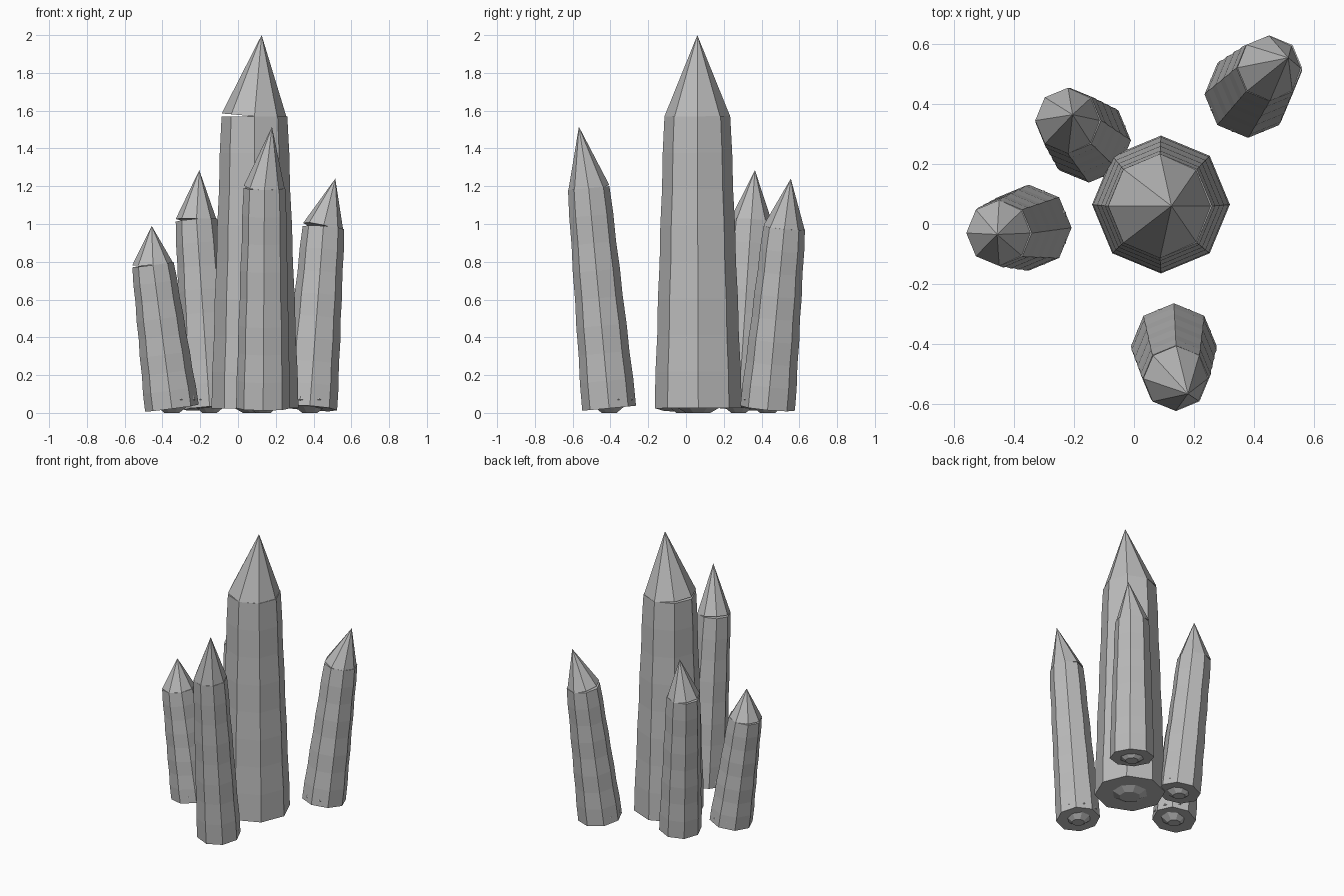
import bpy
import bmesh
from math import cos, sin, pi
from mathutils import Vector

if "Cube" in bpy.data.objects:
    bpy.data.objects.remove(bpy.data.objects["Cube"], do_unlink=True)

SIDES = 8
SEGMENTS = 8

stone = bpy.data.materials.new("crystal grey")
stone.use_nodes = True
grey = (0.5, 0.5, 0.5, 1)
stone.diffuse_color = grey
stone.node_tree.nodes["Principled BSDF"].inputs["Base Color"].default_value = grey


def loft(name, origin, axis, profile, turn=0.0):
    """Closed eight-sided solid from (radius, height) pairs along an axis."""
    bm = bmesh.new()
    rings = []
    for r, h in profile:
        angles = [turn + 2 * pi * i / SIDES for i in range(SIDES)]
        if r == 0:
            rings.append([bm.verts.new((0, 0, h))])
        else:
            rings.append([bm.verts.new((r * cos(a), r * sin(a), h)) for a in angles])
    for low, high in zip(rings, rings[1:]):
        for i in range(SIDES):
            j = (i + 1) % SIDES
            if len(high) == 1:
                bm.faces.new((low[i], low[j], high[0]))
            else:
                bm.faces.new((low[i], low[j], high[j], high[i]))
    for ring in (rings[0], rings[-1]):
        if len(ring) > 1:
            bm.faces.new(ring)
    bmesh.ops.recalc_face_normals(bm, faces=bm.faces)
    mesh = bpy.data.meshes.new(name)
    bm.to_mesh(mesh)
    bm.free()
    mesh.materials.append(stone)
    obj = bpy.data.objects.new(name, mesh)
    obj.location = origin
    obj.rotation_mode = 'QUATERNION'
    obj.rotation_quaternion = Vector((0, 0, 1)).rotation_difference(axis)
    bpy.context.collection.objects.link(obj)
    return obj


def crystal(name, base, shoulder, tip, r_base, r_top, root_fit):
    base, shoulder, tip = Vector(base), Vector(shoulder), Vector(tip)

    # Tapered shaft, slightly stepped along its length
    axis = shoulder - base
    shaft = []
    for k in range(SEGMENTS + 1):
        t = k / SEGMENTS
        step = 0.003 if k % 2 and k < SEGMENTS else 0
        shaft.append((r_base + (r_top - r_base) * t + step, axis.length * t))
    loft(name + "_shaft", base, axis, shaft)

    # Pointed cap, leaning a little off the shaft
    lean = tip - shoulder
    loft(name + "_cap", shoulder, lean, [(r_top, 0), (0, lean.length)])

    # Upright root whose corners just break through the shaft
    rim = r_base * root_fit
    loft(name + "_root", (base.x, base.y, 0), Vector((0, 0, 1)),
         [(r_base * 0.3, 0), (rim, 0.07), (0, 0.4)], pi / SIDES)


crystal("centre_crystal", (0.09, 0.065, 0.025), (0.087, 0.06, 1.57),
        (0.125, 0.06, 2.0), 0.23, 0.174, 0.88)
crystal("right_crystal", (-0.35, -0.012, 0.025), (-0.45, -0.03, 0.785),
        (-0.457, -0.035, 0.99), 0.143, 0.11, 0.935)
crystal("back_right_crystal", (-0.15, 0.278, 0.025), (-0.22, 0.345, 1.02),
        (-0.205, 0.365, 1.285), 0.14, 0.11, 0.935)
crystal("back_left_crystal", (0.38, 0.432, 0.025), (0.452, 0.52, 0.98),
        (0.515, 0.555, 1.24), 0.145, 0.11, 0.935)
crystal("front_crystal", (0.133, -0.407, 0.025), (0.14, -0.515, 1.19),
        (0.18, -0.567, 1.515), 0.143, 0.11, 0.935)
